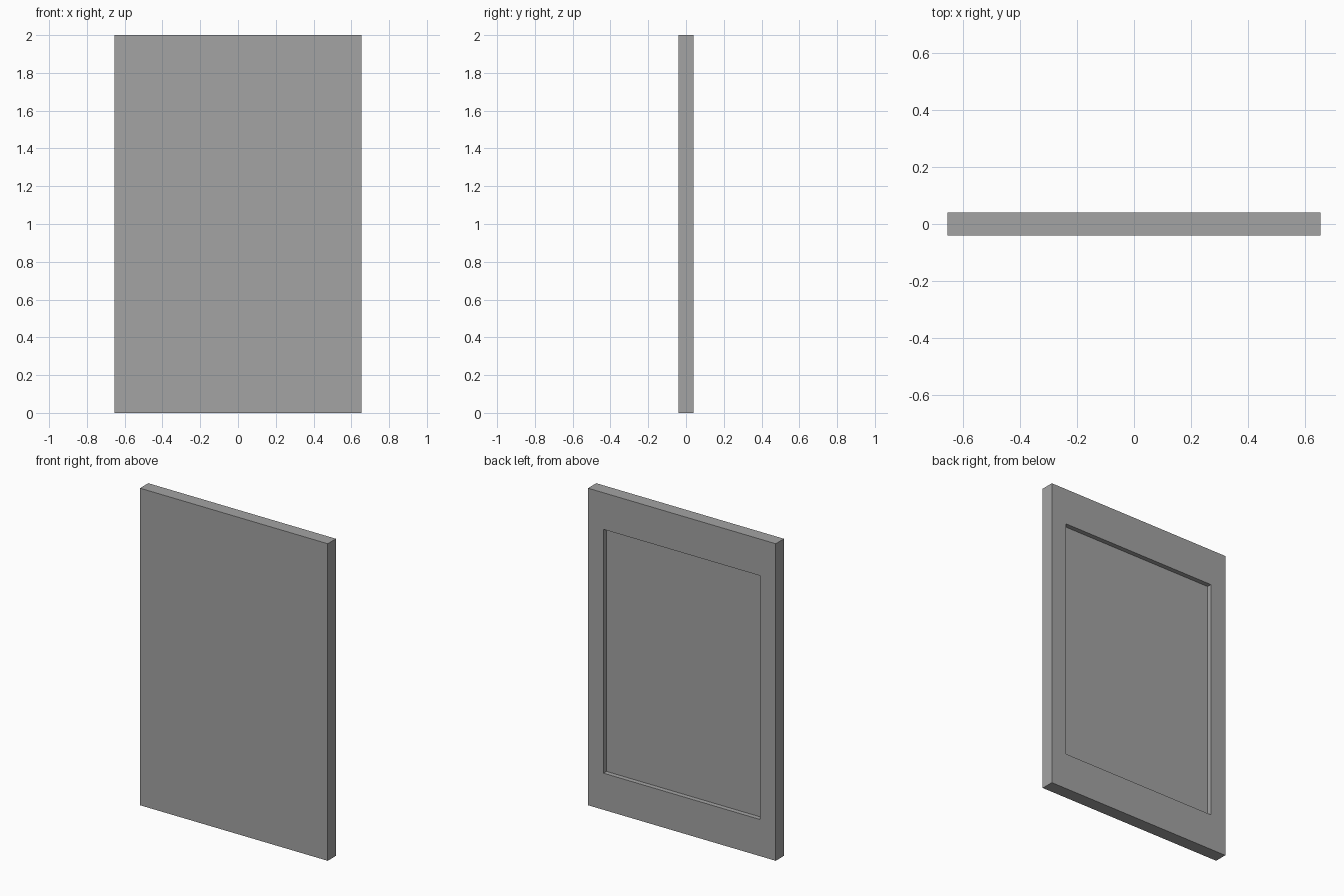
import bpy
import bmesh

# Remove the default cube
cube = bpy.data.objects.get("Cube")
if cube:
    bpy.data.objects.remove(cube, do_unlink=True)

WIDTH, DEPTH, HEIGHT = 1.31, 0.082, 2.0
SIDE_BORDER, END_BORDER, RECESS = 0.153, 0.231, 0.03

# Plain grey material
grey = bpy.data.materials.new("grey")
grey.use_nodes = True
colour = (0.37, 0.37, 0.37, 1.0)
grey.diffuse_color = colour
grey.node_tree.nodes["Principled BSDF"].inputs["Base Color"].default_value = colour

# Slab standing on the ground
bm = bmesh.new()
bmesh.ops.create_cube(bm, size=1.0)
bmesh.ops.scale(bm, vec=(WIDTH, DEPTH, HEIGHT), verts=bm.verts)
bmesh.ops.translate(bm, vec=(0, 0, HEIGHT / 2), verts=bm.verts)

# Inset the back face to leave a border with wider top and bottom rails
bm.normal_update()
back = max(bm.faces, key=lambda f: f.normal.y)
bmesh.ops.inset_region(bm, faces=[back], thickness=SIDE_BORDER)
for v in back.verts:
    v.co.z = HEIGHT - END_BORDER if v.co.z > HEIGHT / 2 else END_BORDER

# Sink the centre straight in with square walls
sunk = bmesh.ops.extrude_discrete_faces(bm, faces=[back])["faces"][0]
bmesh.ops.translate(bm, vec=(0, -RECESS, 0), verts=sunk.verts)
bmesh.ops.recalc_face_normals(bm, faces=bm.faces)

mesh = bpy.data.meshes.new("door_panel")
bm.to_mesh(mesh)
bm.free()
mesh.materials.append(grey)
panel = bpy.data.objects.new("door_panel", mesh)
bpy.context.collection.objects.link(panel)
